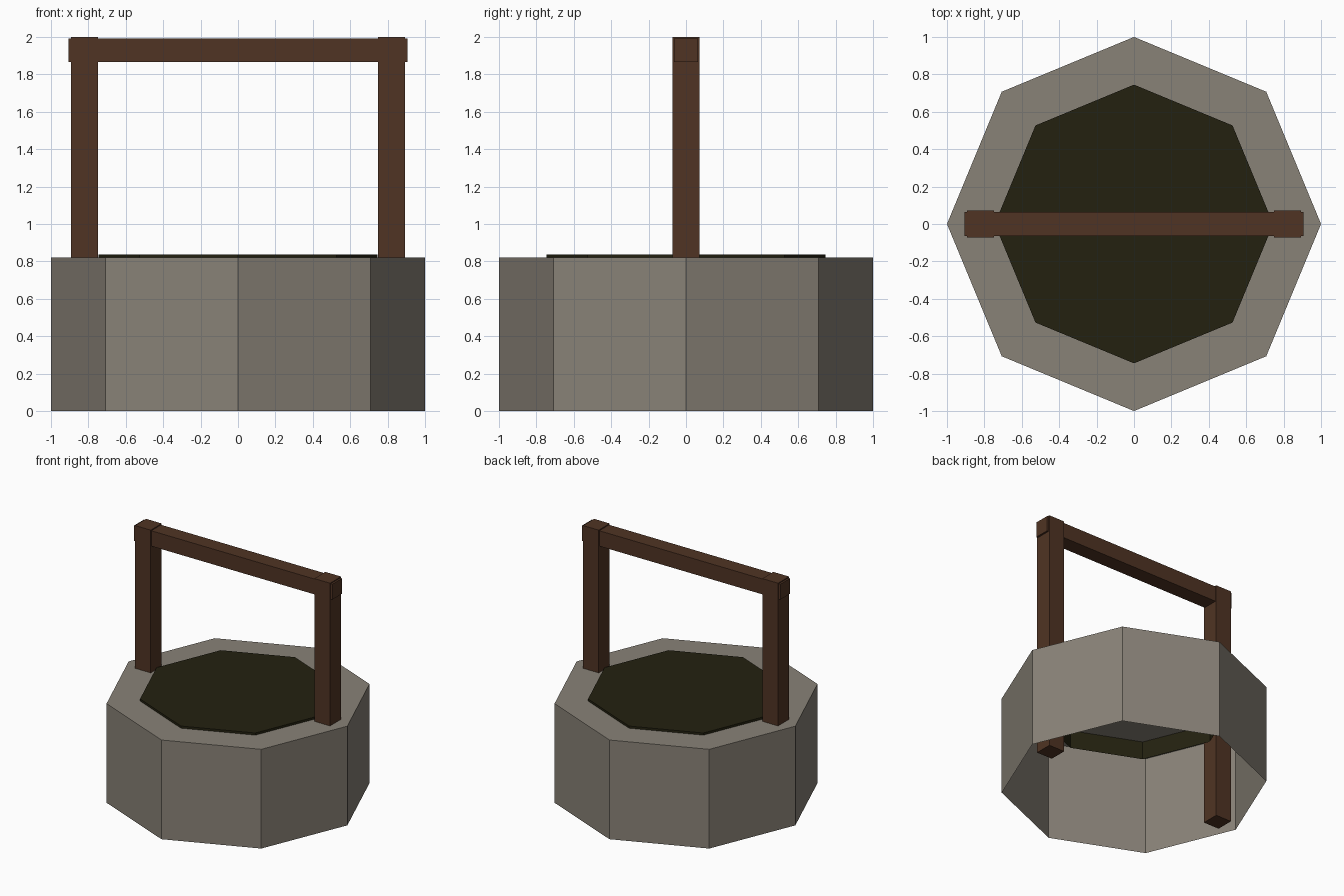
import bpy
import bmesh
from mathutils import Matrix, Vector

cube = bpy.data.objects.get("Cube")
if cube:
    bpy.data.objects.remove(cube, do_unlink=True)


def material(name, rgb):
    mat = bpy.data.materials.new(name)
    mat.use_nodes = True
    mat.diffuse_color = (*rgb, 1)
    mat.node_tree.nodes["Principled BSDF"].inputs["Base Color"].default_value = (*rgb, 1)
    return mat


stone = material("stone grey", (0.25, 0.224, 0.186))
wood = material("brown wood", (0.080, 0.034, 0.017))
water = material("murky green", (0.017, 0.015, 0.005))


def finish(name, bm, mat):
    mesh = bpy.data.meshes.new(name)
    bm.to_mesh(mesh)
    bm.free()
    mesh.materials.append(mat)
    obj = bpy.data.objects.new(name, mesh)
    bpy.context.collection.objects.link(obj)
    return obj


def open_octagon(name, radius, bottom, top, mat):
    """Eight-sided drum with a lid and no underside."""
    bm = bmesh.new()
    bmesh.ops.create_cone(bm, cap_ends=True, segments=8, radius1=radius, radius2=radius,
                          depth=top - bottom,
                          matrix=Matrix.Translation((0, 0, (top + bottom) / 2)))
    bm.normal_update()
    underside = [f for f in bm.faces if f.normal.z < -0.9]
    bmesh.ops.delete(bm, geom=underside, context='FACES_ONLY')
    return finish(name, bm, mat)


def box(name, low, high, mat):
    low, high = Vector(low), Vector(high)
    bm = bmesh.new()
    bmesh.ops.create_cube(bm, size=1, matrix=Matrix.Translation((low + high) / 2)
                          @ Matrix.Diagonal((*(high - low), 1)))
    return finish(name, bm, mat)


# Well wall and the water lid set into it
open_octagon("well_wall", 1.0, 0, 0.82, stone)
open_octagon("water", 0.745, 0.67, 0.838, water)

# Posts run down inside the wall to the ground
for side, x in (("left", 0.82), ("right", -0.82)):
    box(side + "_post", (x - 0.072, -0.072, 0), (x + 0.072, 0.072, 2), wood)

# Crossbeam passes through both posts
box("crossbeam", (-0.907, -0.064, 1.865), (0.907, 0.064, 1.992), wood)
